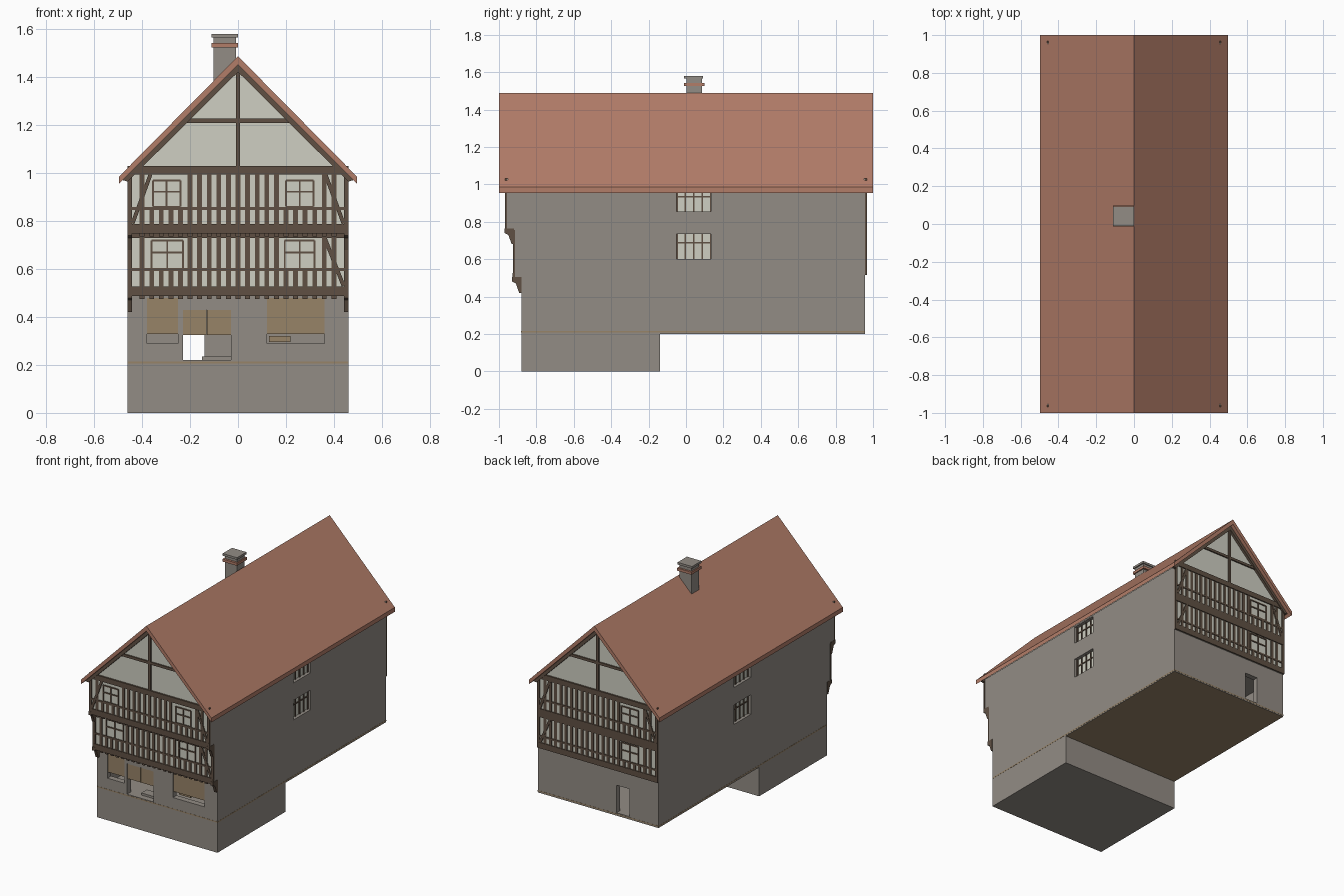
import bpy, bmesh, math
from mathutils import Vector, Matrix

cube = bpy.data.objects.get("Cube")
if cube:
    bpy.data.objects.remove(cube, do_unlink=True)


def material(name, srgb):
    rgb = [c / 12.92 if c < 0.04 else ((c + 0.055) / 1.055) ** 2.4 for c in srgb]
    m = bpy.data.materials.new(name)
    m.use_nodes = True
    m.diffuse_color = (*rgb, 1)
    m.node_tree.nodes["Principled BSDF"].inputs["Base Color"].default_value = (*rgb, 1)
    return m


STONE = material("grey stone", (0.575, 0.55, 0.52))
PLASTER = material("pale plaster", (0.81, 0.81, 0.76))
TIMBER = material("dark timber", (0.375, 0.315, 0.265))
TILE = material("red tile", (0.70, 0.49, 0.41))
BOARD = material("tan board", (0.595, 0.515, 0.405))


def finish(name, bm, mat):
    bmesh.ops.recalc_face_normals(bm, faces=bm.faces)
    me = bpy.data.meshes.new(name)
    bm.to_mesh(me)
    bm.free()
    me.materials.append(mat)
    ob = bpy.data.objects.new(name, me)
    bpy.context.collection.objects.link(ob)
    return ob


def add_box(bm, x0, x1, y0, y1, z0, z1):
    mid = Vector((x0 + x1, y0 + y1, z0 + z1)) / 2
    size = Matrix.Diagonal((abs(x1 - x0), abs(y1 - y0), abs(z1 - z0), 1))
    bmesh.ops.create_cube(bm, size=1, matrix=Matrix.Translation(mid) @ size)


def boxes(name, mat, items):
    bm = bmesh.new()
    for b in items:
        add_box(bm, *b)
    return finish(name, bm, mat)


def prism(name, mat, pts, axis, a, b):
    """Extrude a profile along x (points are y, z) or along y (points are x, z)."""
    bm = bmesh.new()
    place = (lambda p: (a, p[0], p[1])) if axis == "x" else (lambda p: (p[0], a, p[1]))
    face = bm.faces.new([bm.verts.new(place(p)) for p in pts])
    moved = bmesh.ops.extrude_face_region(bm, geom=[face])["geom"]
    vec = (b - a, 0, 0) if axis == "x" else (0, b - a, 0)
    bmesh.ops.translate(bm, vec=vec, verts=[v for v in moved if isinstance(v, bmesh.types.BMVert)])
    return finish(name, bm, mat)


def cut(ob, box):
    cutter = boxes("cutter", STONE, [box])
    mod = ob.modifiers.new("cut", "BOOLEAN")
    mod.operation, mod.solver, mod.object = "DIFFERENCE", "EXACT", cutter
    bpy.context.view_layer.objects.active = ob
    bpy.ops.object.modifier_apply(modifier=mod.name)
    bpy.data.objects.remove(cutter, do_unlink=True)


W = 0.46
UPPER, LOWER, BACK = -0.957, -0.915, 0.957

# Stone body with jettied storeys, its room, doors and window openings
body = prism("house_body", STONE,
             [(-0.88, 0), (-0.14, 0), (-0.14, 0.2), (BACK, 0.2), (BACK, 0.985), (UPPER, 0.985),
              (UPPER, 0.755), (LOWER, 0.755), (LOWER, 0.495), (-0.88, 0.495)], "x", -W, W)
cut(body, (-0.42, 0.42, -0.84, 0.92, 0.22, 0.482))
cut(body, (-0.23, -0.03, -0.95, -0.8, 0.22, 0.43))
cut(body, (-0.24, -0.14, 0.9, 1.0, 0.22, 0.41))
SHOPS = [(-0.38, -0.25), (0.12, 0.36)]
for x0, x1 in SHOPS:
    cut(body, (x0, x1, -0.9, -0.8, 0.29, 0.48))
SIDE_Z = [(0.60, 0.735), (0.855, 0.975)]
for s in (-1, 1):
    for z0, z1 in SIDE_Z:
        cut(body, (s * 0.43, s * 0.5, -0.05, 0.135, z0, z1))

# Boarded underside of the raised rear
body.data.materials.append(BOARD)
for p in body.data.polygons:
    if p.normal.z < -0.9 and 0.19 < p.center.z < 0.21:
        p.material_index = 1
boxes("floor_edge", BOARD, [(-W - 0.001, W + 0.001, -0.881, BACK + 0.001, 0.207, 0.215)])

# Shop shutters, door head, counter and step
boxes("shutters", BOARD, [(x0, x1, -0.874, -0.865, 0.33, 0.48) for x0, x1 in SHOPS])
boxes("door_head", BOARD, [(-0.23, -0.131, -0.874, -0.865, 0.325, 0.43),
                           (-0.129, -0.03, -0.874, -0.865, 0.325, 0.43)])
boxes("counter", BOARD, [(0.13, 0.22, -0.83, -0.7, 0.295, 0.32)])
boxes("door_step", STONE, [(-0.15, -0.03, -0.84, -0.78, 0.22, 0.235)])

# Side windows: panes and glazing bars
panes, bars = [], []
for s in (-1, 1):
    for z0, z1 in SIDE_Z:
        panes.append((s * 0.428, s * 0.436, -0.05, 0.135, z0, z1))
        bars += [(s * 0.43, s * 0.443, y - 0.004, y + 0.004, z0, z1)
                 for y in (-0.046, -0.003, 0.042, 0.088, 0.131)]
        zm = z0 + 0.65 * (z1 - z0)
        bars.append((s * 0.43, s * 0.441, -0.05, 0.135, zm - 0.004, zm + 0.004))
boxes("side_window_panes", PLASTER, panes)
boxes("side_window_bars", TIMBER, bars)


def storey(name, y, d, sill, rail, top, head, windows):
    """Plaster panel with beams, posts, studs and windows; d is the outward direction."""
    face, out = y + d * 0.004, y + d * 0.01
    boxes(name + "_plaster", PLASTER, [(-W + 0.002, W - 0.002, y - d * 0.005, face, sill, head)])
    wood = [(-W, W, y, out + d * 0.002, sill, sill + 0.04),
            (-W, W, y, out, rail - 0.006, rail + 0.006),
            (-W, W, y, out + d * 0.002, top, head)]
    wood += [(s * 0.442, s * (W + 0.001), y, out + d * 0.001, sill, head) for s in (-1, 1)]
    for i in range(-10, 11):
        x = i * 0.04
        spans = [(sill + 0.03, rail)]
        if not any(a - 0.012 < x < b + 0.012 for a, b, z0, z1 in windows):
            spans.append((rail, top + 0.005))
        wood += [(x - 0.01, x + 0.01, y, out - d * 0.001, z0, z1) for z0, z1 in spans]
    for a, b, z0, z1 in windows:
        xm, zm, t = (a + b) / 2, z0 + 0.57 * (z1 - z0), 0.004
        wood += [(x - t, x + t, y, out, z0, z1) for x in (a, xm, b)]
        wood += [(a, b, y, out, z - t, z + t) for z in (z0, zm, z1)]
    boxes(name + "_timber", TIMBER, wood)


def brace(name, y, d, p, q, w=0.016):
    side = Vector((q[1] - p[1], p[0] - q[0])).normalized() * w / 2
    p, q = Vector(p), Vector(q)
    prism(name, TIMBER, [p + side, q + side, q - side, p - side], "y", y, y + d * 0.011)


storey("front_lower", LOWER, -1, 0.487, 0.598, 0.73, 0.757,
       [(-0.36, -0.23, 0.60, 0.72), (0.195, 0.32, 0.60, 0.72)])
storey("front_upper", UPPER, -1, 0.748, 0.853, 0.995, 1.03,
       [(-0.355, -0.24, 0.86, 0.97), (0.2, 0.315, 0.86, 0.97)])
storey("back_lower", BACK, 1, 0.515, 0.598, 0.73, 0.757, [(-0.31, -0.18, 0.60, 0.72)])
storey("back_upper", BACK, 1, 0.748, 0.853, 0.995, 1.03, [(-0.31, -0.18, 0.86, 0.97)])

# Corner braces
for y, d, tag in ((UPPER, -1, "front"), (BACK, 1, "back")):
    for s in (-1, 1):
        brace(tag + "_upper_brace", y, d, (s * 0.44, 0.79), (s * 0.365, 0.995))
brace("front_lower_brace", LOWER, -1, (0.44, 0.53), (0.36, 0.735))
brace("back_lower_brace", BACK, 1, (0.44, 0.55), (0.36, 0.735))

# Jetty brackets and joist ends
for wall, z in ((-0.88, 0.42), (LOWER - 0.005, 0.68)):
    for s in (-1, 1):
        prism("jetty_bracket", TIMBER,
              [(wall, z), (wall - 0.012, z), (wall - 0.03, z + 0.05), (wall - 0.05, z + 0.06),
               (wall - 0.05, z + 0.085), (wall, z + 0.085)], "x", s * 0.442, s * (W + 0.002))
    boxes("joist_ends", TIMBER, [(i * 0.04 - 0.01, i * 0.04 + 0.01, wall - 0.04, wall,
                                  z + 0.055, z + 0.075) for i in range(-10, 11)])

# Gable with post, collar and rafters at each end
prism("gable", PLASTER, [(-0.458, 0.985), (0.458, 0.985), (0, 1.443)], "y", UPPER, BACK)
for y, d, tag in ((UPPER, -1, "front"), (BACK, 1, "back")):
    boxes(tag + "_gable_frame", TIMBER, [(-0.009, 0.009, y, y + d * 0.011, 1.02, 1.44),
                                         (-0.235, 0.235, y, y + d * 0.009, 1.21, 1.228)])
    prism(tag + "_rafters", TIMBER,
          [(-0.485, 0.972), (0, 1.456), (0.485, 0.972), (0.46, 0.965), (0, 1.422), (-0.46, 0.965)],
          "y", y, y + d * 0.018)

# Tiled roof
prism("roof", TILE, [(-0.497, 0.985), (0, 1.488), (0.497, 0.985), (0.497, 0.955), (0, 1.452),
                     (-0.497, 0.955)], "y", -1, 1)

# Chimney
boxes("chimney", STONE, [(-0.102, -0.008, 0.003, 0.085, 1.35, 1.565),
                         (-0.11, 0, -0.01, 0.092, 1.565, 1.58)])
boxes("chimney_band", TILE, [(-0.11, 0, -0.012, 0.098, 1.525, 1.543)])
